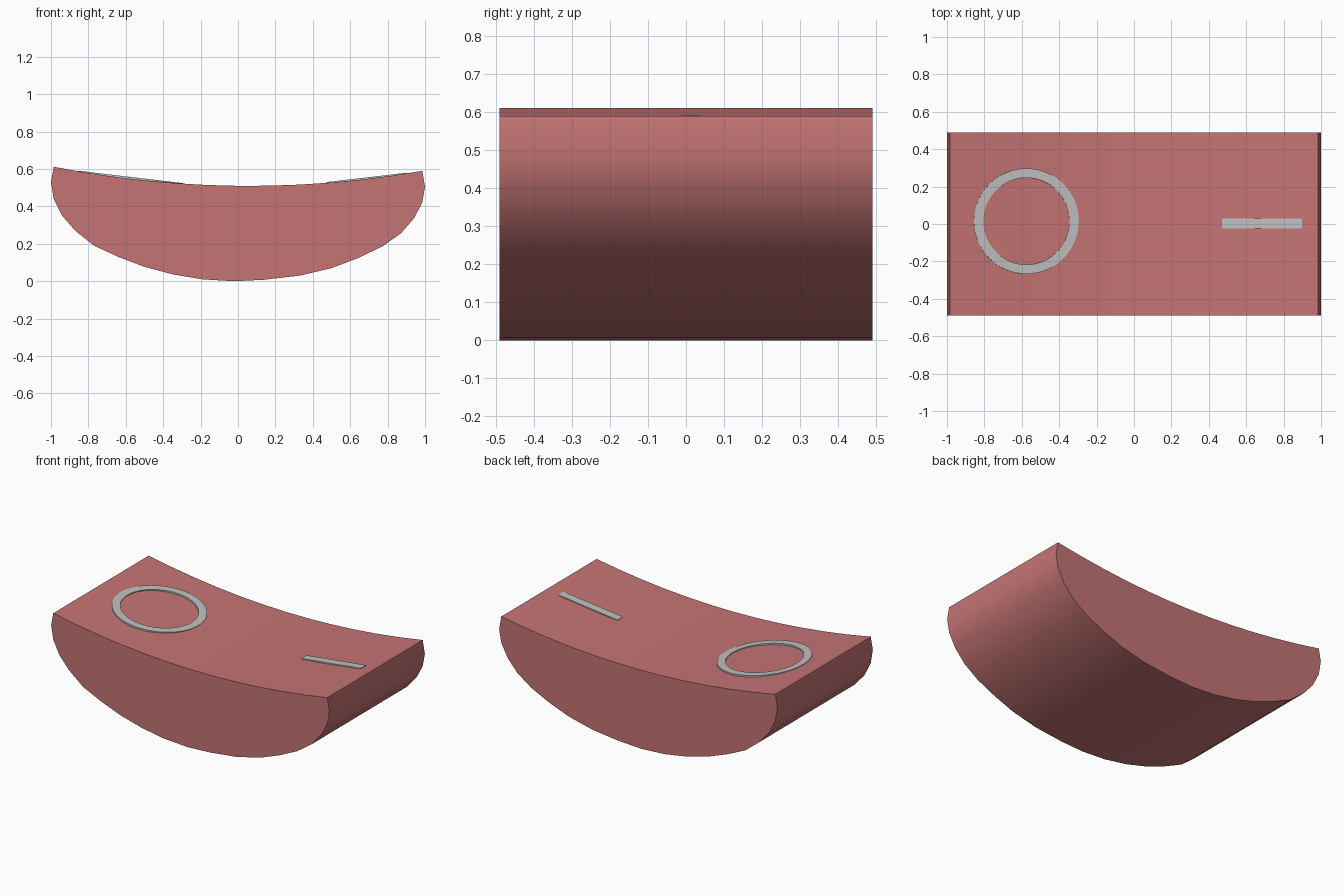
import bpy, bmesh, math
from mathutils import Matrix

cube = bpy.data.objects.get("Cube")
if cube:
    bpy.data.objects.remove(cube, do_unlink=True)


def make_material(name, rgb):
    mat = bpy.data.materials.new(name)
    mat.use_nodes = True
    mat.diffuse_color = (*rgb, 1)
    mat.node_tree.nodes["Principled BSDF"].inputs["Base Color"].default_value = (*rgb, 1)
    return mat


dusty_red = make_material("dusty_red", (0.56, 0.175, 0.175))
light_grey = make_material("light_grey", (0.53, 0.53, 0.53))


def finish(bm, name, mat, smooth=True):
    bmesh.ops.recalc_face_normals(bm, faces=bm.faces)
    mesh = bpy.data.meshes.new(name)
    bm.to_mesh(mesh)
    bm.free()
    mesh.materials.append(mat)
    obj = bpy.data.objects.new(name, mesh)
    bpy.context.collection.objects.link(obj)
    if smooth:
        bpy.ops.object.select_all(action='DESELECT')
        obj.select_set(True)
        bpy.context.view_layer.objects.active = obj
        bpy.ops.object.shade_smooth_by_angle(angle=math.radians(30))
    return obj


def top_z(x):
    """Height of the hollow upper surface."""
    return 0.51 - 0.011 * x + 0.0937 * x * x


def extrude(bm, faces, vec):
    geo = bmesh.ops.extrude_face_region(bm, geom=faces)["geom"]
    verts = [g for g in geo if isinstance(g, bmesh.types.BMVert)]
    bmesh.ops.translate(bm, verts=verts, vec=vec)


def tilt_onto_top(bm, x0, x1, y, lift):
    """Lay a flat part along the chord of the upper surface from x0 to x1."""
    z0, z1 = top_z(x0), top_z(x1)
    turn = Matrix.Rotation(-math.atan2(z1 - z0, x1 - x0), 4, 'Y')
    place = Matrix.Translation(((x0 + x1) / 2, y, (z0 + z1) / 2 + lift))
    bmesh.ops.transform(bm, matrix=place @ turn, verts=bm.verts)


# Body: rounded belly and hollow top, extruded along y
half_depth = 0.49
belly = [(-1, 0.53), (-0.985, 0.44), (-0.94, 0.35), (-0.87, 0.27), (-0.77, 0.19),
         (-0.64, 0.13), (-0.5, 0.077), (-0.35, 0.037), (-0.19, 0.01), (-0.02, 0),
         (0.14, 0.008), (0.33, 0.03), (0.5, 0.07), (0.64, 0.123), (0.77, 0.185),
         (0.87, 0.255), (0.94, 0.335), (0.985, 0.42), (1, 0.505)]
steps = 12
top = [(0.985 - 1.97 * i / steps) for i in range(steps + 1)]
profile = belly + [(x, top_z(x)) for x in top]
bm = bmesh.new()
cap = bm.faces.new([bm.verts.new((x, -half_depth, z)) for x, z in profile])
extrude(bm, [cap], (0, 2 * half_depth, 0))
finish(bm, "body", dusty_red)

# Ring inlay on the right end
bm = bmesh.new()
count = 64
loops = [[bm.verts.new((r * math.cos(2 * math.pi * i / count),
                        r * math.sin(2 * math.pi * i / count), 0))
          for i in range(count)] for r in (0.232, 0.282)]
inner, outer = loops
faces = [bm.faces.new((inner[i], outer[i], outer[(i + 1) % count], inner[(i + 1) % count]))
         for i in range(count)]
extrude(bm, faces, (0, 0, -0.03))
tilt_onto_top(bm, -0.855, -0.295, 0.015, 0.003)
finish(bm, "ring_inlay", light_grey)

# Straight bar inlay on the left end
bm = bmesh.new()
bmesh.ops.create_cube(bm, size=1)
bmesh.ops.scale(bm, vec=(0.43, 0.054, 0.03), verts=bm.verts)
bmesh.ops.translate(bm, vec=(0, 0, -0.015), verts=bm.verts)
tilt_onto_top(bm, 0.47, 0.90, 0.003, 0.004)
finish(bm, "bar_inlay", light_grey, smooth=False)
